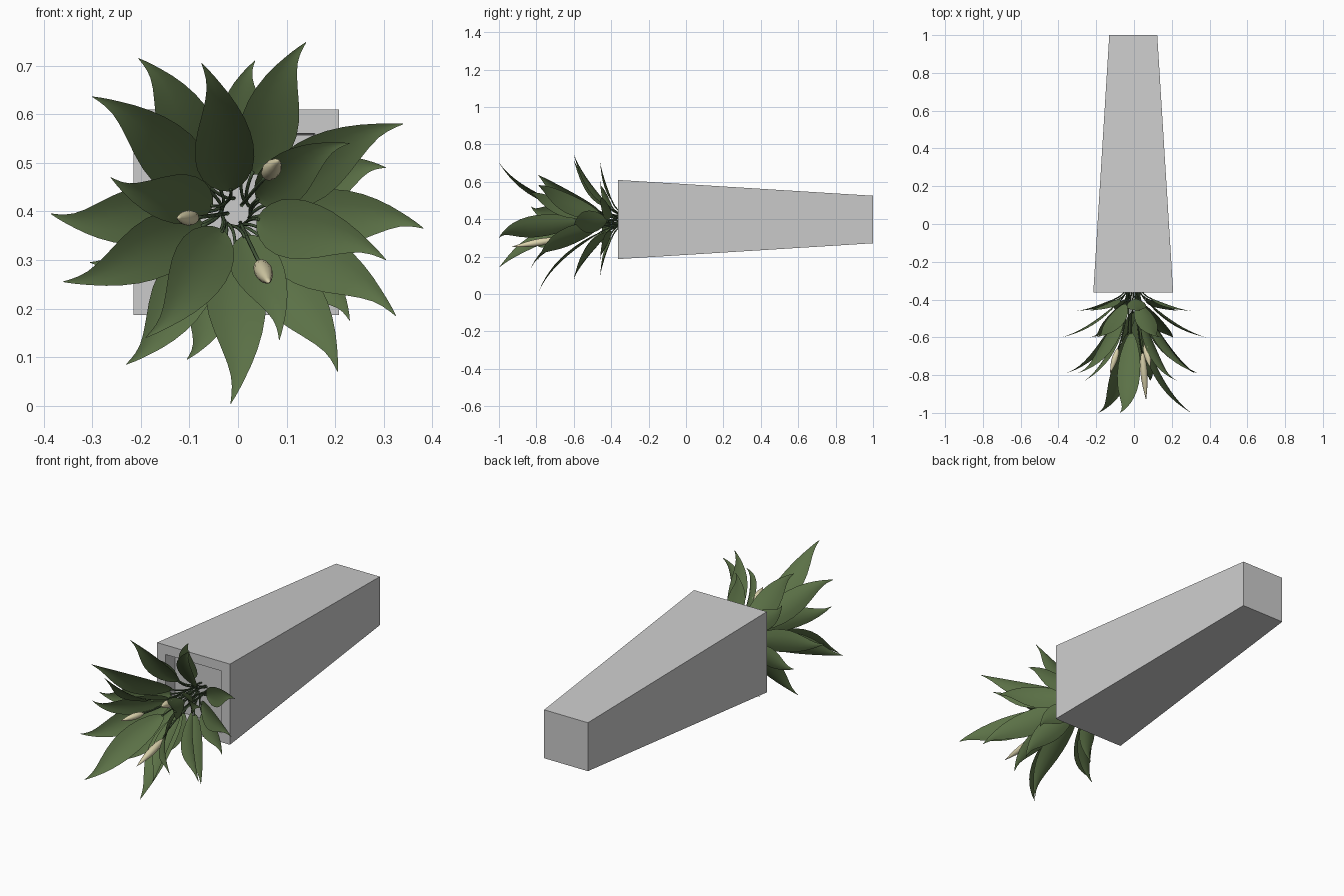
import bpy, bmesh, math
from mathutils import Vector

if "Cube" in bpy.data.objects:
    bpy.data.objects.remove(bpy.data.objects["Cube"])

CX, CZ = -0.004, 0.398          # axis of the pot
SOIL_Y = -0.29


def material(name, rgb):
    m = bpy.data.materials.new(name)
    m.diffuse_color = (*rgb, 1)
    m.use_nodes = True
    m.node_tree.nodes["Principled BSDF"].inputs["Base Color"].default_value = m.diffuse_color
    return m


green = material("leaf_green", (0.105, 0.165, 0.062))
dark = material("stem_green", (0.06, 0.10, 0.045))
cream = material("bud_cream", (0.72, 0.66, 0.42))


def finish(name, bm, mat=None, smooth=True):
    me = bpy.data.meshes.new(name)
    bm.to_mesh(me)
    bm.free()
    ob = bpy.data.objects.new(name, me)
    bpy.context.collection.objects.link(ob)
    if mat:
        me.materials.append(mat)
    if smooth:
        for p in me.polygons:
            p.use_smooth = True
    return ob


def skin(bm, rows, closed=False):
    vs = [[bm.verts.new(p) for p in r] for r in rows]
    n = len(rows[0])
    for a, b in zip(vs, vs[1:]):
        for j in range(n if closed else n - 1):
            k = (j + 1) % n
            bm.faces.new((a[j], a[k], b[k], b[j]))
    return vs


def tube(name, p0, p1, p2, r, mat):
    """Thin stem along a quadratic bend."""
    p0, p1, p2 = Vector(p0), Vector(p1), Vector(p2)
    rows = []
    for i in range(9):
        t = i / 8
        c = p0 * (1 - t) ** 2 + p1 * 2 * t * (1 - t) + p2 * t * t
        d = ((p1 - p0) * (1 - t) + (p2 - p1) * t).normalized()
        u = d.cross(Vector((0.3, 0.1, 1))).normalized()
        v = d.cross(u)
        rows.append([c + r * (u * math.cos(a * math.pi / 3) + v * math.sin(a * math.pi / 3))
                     for a in range(6)])
    bm = bmesh.new()
    vs = skin(bm, rows, True)
    bm.faces.new(vs[0])
    bm.faces.new(vs[-1])
    bmesh.ops.recalc_face_normals(bm, faces=bm.faces)
    finish(name, bm, mat)


# Tapered square pot with a recessed mouth
def square(h, y):
    return [Vector((CX + sx * h, y, CZ + sz * h)) for sx, sz in ((-1, -1), (1, -1), (1, 1), (-1, 1))]


bm = bmesh.new()
vs = skin(bm, [square(0.127, 1.0), square(0.2115, -0.363), square(0.162, -0.363),
               square(0.158, SOIL_Y)], True)
bm.faces.new(vs[0])
bm.faces.new(vs[-1])
bmesh.ops.recalc_face_normals(bm, faces=bm.faces)
finish("tapered_pot", bm, smooth=False)

# Leaf outline: (position along the blade, half width factor)
OUTLINE = [(0, 0.05), (0.04, 0.36), (0.10, 0.62), (0.18, 0.84), (0.28, 0.97), (0.38, 1.0),
           (0.48, 0.94), (0.58, 0.80), (0.68, 0.60), (0.77, 0.40), (0.84, 0.25),
           (0.90, 0.15), (0.95, 0.08), (1.0, 0.01)]


def leaf(name, tip, base_y, tip_y, base_r, hw, rise, curl):
    out = Vector((tip[0] - CX, 0, tip[1] - CZ))
    reach = out.length
    out.normalize()
    side = Vector((out.z, 0, -out.x))           # clockwise seen from the front
    fwd = Vector((0, -1, 0))
    depth = base_y - tip_y
    axis = Vector((CX, base_y, CZ))
    p0 = axis + out * base_r
    p1 = axis + out * (base_r + (reach - base_r) * rise) + fwd * depth * 0.8
    p2 = axis + out * reach + fwd * depth
    rows = []
    for t, w in OUTLINE:
        c = p0 * (1 - t) ** 2 + p1 * 2 * t * (1 - t) + p2 * t * t
        d = ((p1 - p0) * (1 - t) + (p2 - p1) * t).normalized()
        up = side.cross(d).normalized()
        if up.dot(fwd) < 0:
            up = -up
        # S-bend of the drawn-out tip
        c += side * curl * (-0.016 * math.sin(math.pi * t ** 2.5) if t < 1 else 0)
        rows.append([c + side * (hw * w * s) + up * (hw * w * 0.22 * (s * s - 0.4))
                     for s in (-1, -0.5, 0, 0.5, 1)])
    bm = bmesh.new()
    skin(bm, rows)
    finish(name, bm, green)
    # leaf stalk
    root = Vector((CX, SOIL_Y + 0.005, CZ)) + out * 0.022 + side * 0.02 * curl
    mid = Vector((CX, (SOIL_Y + base_y) / 2 - 0.03, CZ)) + out * 0.03
    tube(name + "_stalk", root, mid, p0 + (p1 - p0) * 0.04, 0.0035, dark)


# Whorls: base y, tip y, base radius, half width, curve rise, leaf tips in the front view
WHORLS = {
    "front": (-0.57, -1.0, 0.045, 0.062, 0.40,
              [(-0.075, 0.705), (-0.19, 0.14), (0.305, 0.30)]),
    "inner": (-0.50, -0.83, 0.05, 0.052, 0.42,
              [(-0.262, 0.47), (0.23, 0.54), (0.085, 0.135)]),
    "middle": (-0.46, -0.79, 0.07, 0.062, 0.45,
               [(-0.30, 0.636), (0.34, 0.58), (0.325, 0.185), (-0.015, 0.004), (-0.36, 0.255)]),
    "outer": (-0.42, -0.60, 0.085, 0.06, 0.5,
              [(0.14, 0.748), (-0.205, 0.715), (-0.385, 0.395), (-0.23, 0.085),
               (0.205, 0.07), (0.382, 0.365)]),
    "rear": (-0.395, -0.46, 0.10, 0.052, 0.5,
             [(0.035, 0.71), (-0.235, 0.61), (-0.305, 0.295), (-0.105, 0.095),
              (0.23, 0.175), (0.305, 0.49)]),
}
for whorl, (by, ty, br, hw, rise, tips) in WHORLS.items():
    for i, tip in enumerate(tips):
        curl = -1 if tip in ((-0.075, 0.705), (-0.205, 0.715), (-0.30, 0.636)) else 1
        leaf(f"{whorl}_leaf_{i + 1}", tip, by, ty, br, hw, rise, curl)

# Flower buds on bent stalks: base point, tip point, radius
BUDS = [((0.058, -0.63, 0.472), (0.085, -0.76, 0.506), 0.019),
        ((-0.085, -0.66, 0.387), (-0.126, -0.79, 0.386), 0.016),
        ((0.044, -0.68, 0.294), (0.064, -0.93, 0.252), 0.019)]
PROFILE = [(0, 0.2), (0.08, 0.55), (0.2, 0.85), (0.38, 1.0), (0.55, 0.92),
           (0.72, 0.66), (0.87, 0.34), (1.0, 0.03)]
for i, (a, b, r) in enumerate(BUDS):
    a, b = Vector(a), Vector(b)
    rot = (b - a).to_track_quat('Z', 'Y')
    length = (b - a).length
    rows = [[a + rot @ Vector((r * w * math.cos(k * math.pi / 6), r * w * math.sin(k * math.pi / 6),
                               length * t)) for k in range(12)] for t, w in PROFILE]
    bm = bmesh.new()
    vs = skin(bm, rows, True)
    bm.faces.new(vs[0])
    bm.faces.new(vs[-1])
    bmesh.ops.recalc_face_normals(bm, faces=bm.faces)
    finish(f"bud_{i + 1}", bm, cream)
    root = Vector((CX + a.x * 0.2, SOIL_Y + 0.005, CZ + (a.z - CZ) * 0.2))
    tube(f"bud_stalk_{i + 1}", root, (CX + a.x * 0.5, a.y + 0.08, CZ + (a.z - CZ) * 0.5),
         a + (b - a) * 0.03, 0.004, dark)
